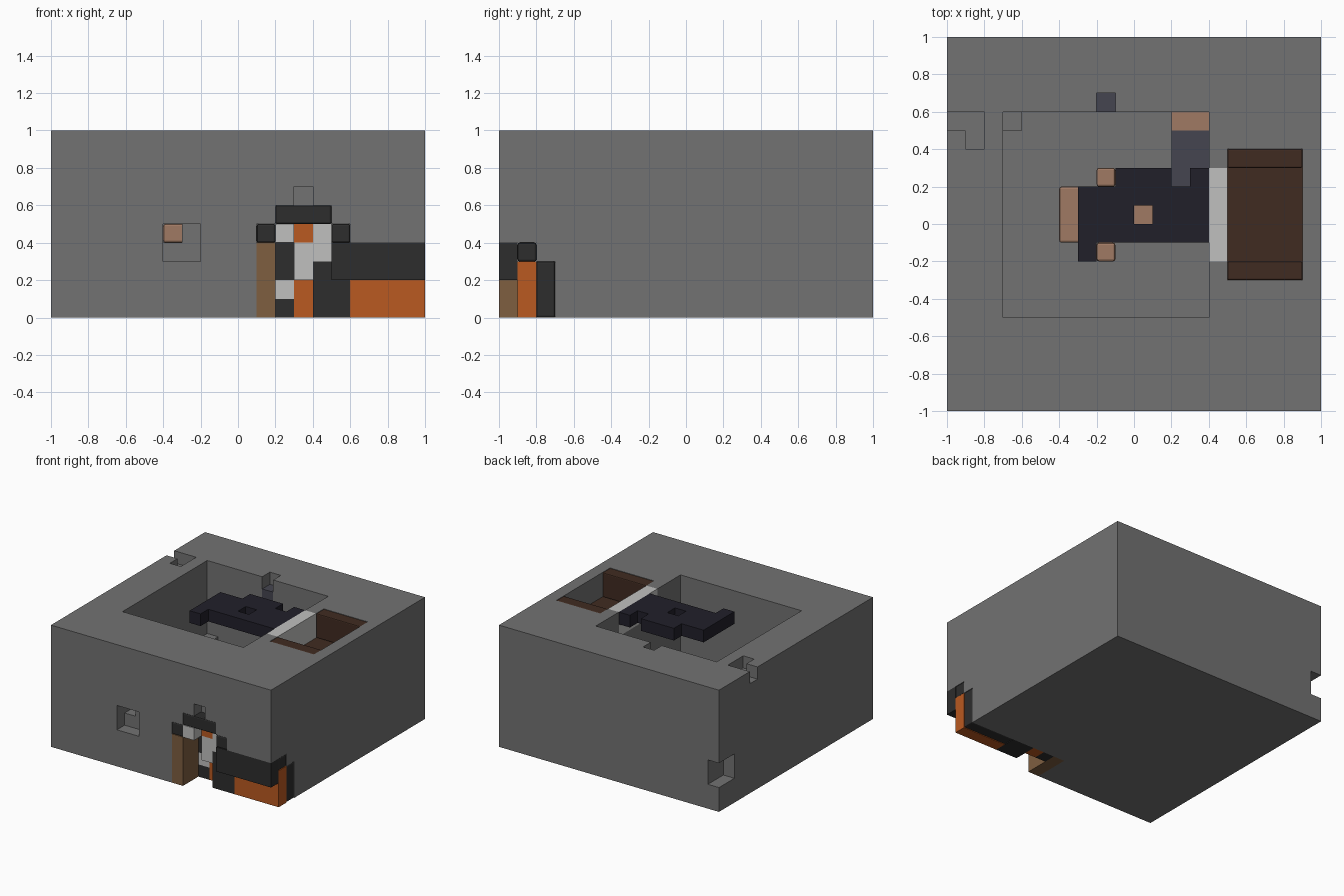
import bpy, bmesh
from mathutils import Matrix, Vector

cube = bpy.data.objects.get("Cube")
if cube:
    bpy.data.objects.remove(cube, do_unlink=True)

UNIT = 0.1  # everything sits on a grid of tenths


def material(name, r, g, b):
    m = bpy.data.materials.new(name)
    m.use_nodes = True
    m.diffuse_color = (r, g, b, 1)
    m.node_tree.nodes["Principled BSDF"].inputs["Base Color"].default_value = (r, g, b, 1)
    return m


STONE = material("stone grey", .17, .17, .17)
ORANGE = material("orange", .49, .10, .015)
CHARCOAL = material("charcoal", .026, .026, .026)
WHITE = material("off white", .53, .53, .52)
SKIN = material("skin tan", .35, .195, .127)
WOOD = material("wood tan", .21, .112, .051)
SLATE = material("slate", .06, .06, .08)
NAVY = material("navy", .015, .014, .023)
BROWN = material("dark brown", .051, .024, .015)


def boxes(name, mat, *parts, bevel=0):
    """One object made of boxes, each given as x0, x1, y0, y1, z0, z1 in grid units."""
    bm = bmesh.new()
    for x0, x1, y0, y1, z0, z1 in parts:
        centre = Vector((x0 + x1, y0 + y1, z0 + z1)) * UNIT / 2
        size = Vector((x1 - x0, y1 - y0, z1 - z0)) * UNIT
        bmesh.ops.create_cube(bm, size=1,
                              matrix=Matrix.Translation(centre) @ Matrix.Diagonal(size).to_4x4())
    mesh = bpy.data.meshes.new(name)
    bm.to_mesh(mesh)
    bm.free()
    mesh.materials.append(mat)
    ob = bpy.data.objects.new(name, mesh)
    bpy.context.scene.collection.objects.link(ob)
    if bevel:
        mod = ob.modifiers.new("soft_edges", "BEVEL")
        mod.width = bevel
        mod.segments = 2
    return ob


# Stone block and everything carved out of it
block = boxes("stone_block", STONE, (-10, 10, -10, 10, 0, 10))
carvings = {
    "pocket": (-7, 4, -5, 6, 3, 11),
    "tray_bed": (5, 9, -3, 4, 7, 11),
    "collar_bed": (3.5, 5.5, -2, 3, 8, 11),
    "wall_slot": (-2, -1, 5.5, 7, 8, 11),
    "top_groove": (-11, -8, 5, 6, 9, 11),
    "top_groove_end": (-9, -8, 4, 5.5, 9, 11),
    "window": (-4, -2, -11, -9, 3, 5),
    "window_tunnel": (-4, -3, -9.5, -4.5, 4, 5),
    "small_niche": (3, 4, -11, -9, 6, 7),
    "corner_notch": (-11, -9, 8, 11, 2, 4),
    "figure_bed": (1, 6, -11, -7, -1, 5),
    "figure_bed_top": (2, 5, -11, -9, 4.5, 6),
    "body_bed": (5.5, 11, -11, -7, -1, 3),
    "body_bed_top": (5.5, 11, -11, -8, 2.5, 4),
}
cutters = []
for name, part in carvings.items():
    cutter = boxes(name + "_cutter", STONE, part)
    cutter.hide_render = True
    mod = block.modifiers.new(name, "BOOLEAN")
    mod.operation = "DIFFERENCE"
    mod.solver = "EXACT"
    mod.object = cutter
    cutters.append(cutter)
bpy.context.view_layer.update()
carved = bpy.data.meshes.new_from_object(
    block.evaluated_get(bpy.context.evaluated_depsgraph_get()))
block.modifiers.clear()
block.data = carved
for cutter in cutters:
    bpy.data.objects.remove(cutter, do_unlink=True)

# Raised step in the corner of the pocket floor
boxes("pocket_step", STONE, (-7, -6, 5, 6, 3, 4))

# Navy cap with a square hole, level with the block's top
boxes("navy_cap", NAVY,
      (-3, 0, -1, 2, 9, 10), (1, 4, -1, 2, 9, 10),
      (0, 1, -1, 0, 9, 10), (0, 1, 1, 2, 9, 10),
      (-1, 2, 2, 3, 9, 10), (3, 4, 2, 3, 9, 10),
      (-3, -2, -2, -1, 9, 10))

# Head and ears below the cap
boxes("head", SKIN, (-4, 2, -1, 2, 4, 5), bevel=.012)
for side, y in (("right", -2), ("left", 2)):
    boxes(side + "_ear", SKIN, (-2, -1, y, y + 1, 4, 5), bevel=.012)

# Sleeve, hand and slot lining
boxes("sleeve", SLATE, (2, 4, 3, 5, 6, 7), (2, 3, 2, 3, 6, 7))
boxes("hand", SKIN, (2, 4, 5, 6, 6, 7))
boxes("slot_lining", SLATE, (-2, -1, 6, 7, 8, 9))

# White collar and brown tray with two rails
boxes("collar", WHITE, (4, 5, -2, 3, 8, 10))
boxes("tray_floor", BROWN, (5, 9, -3, 4, 7, 8))
for side, y in (("right", -3), ("left", 3)):
    boxes(side + "_tray_rail", BROWN, (5, 9, y, y + 1, 8, 10), bevel=.008)

# Front figure: post, head markings, legs
boxes("post", WOOD, (1, 2, -10, -7, 0, 4))
boxes("figure_ears", CHARCOAL, (1, 2, -10, -7, 4, 5), (5, 6, -10, -7, 4, 5), bevel=.01)
boxes("figure_crown", CHARCOAL, (2, 5, -10, -9, 5, 6), bevel=.01)
boxes("white_cheeks", WHITE, (2, 3, -10, -7, 4, 5), (4, 5, -9, -7, 3, 5))
boxes("white_muzzle", WHITE, (3, 4, -9, -7, 2, 4))
boxes("orange_brow", ORANGE, (3, 4, -9, -7, 4, 5))
boxes("dark_chest", CHARCOAL, (2, 3, -8, -7, 2, 4), (4, 5, -9, -7, 0, 3),
      (5, 6, -9, -7, 0, 2))
boxes("white_paw", WHITE, (2, 3, -8, -7, 1, 2))
boxes("dark_paw", CHARCOAL, (2, 3, -8, -7, 0, 1))
boxes("orange_leg", ORANGE, (3, 4, -8, -7, 0, 2))

# Front figure: long body running to the block's corner
boxes("body_back", CHARCOAL, (5, 10, -10, -9, 2, 4))
boxes("body_top", CHARCOAL, (5, 10, -9, -8, 3, 4), bevel=.01)
boxes("body_shoulder", CHARCOAL, (5, 6, -9, -7, 2, 3))
boxes("body_side", ORANGE, (6, 10, -9, -8, 0, 3))
boxes("body_rear", CHARCOAL, (6, 10, -8, -7, 0, 3), bevel=.01)
